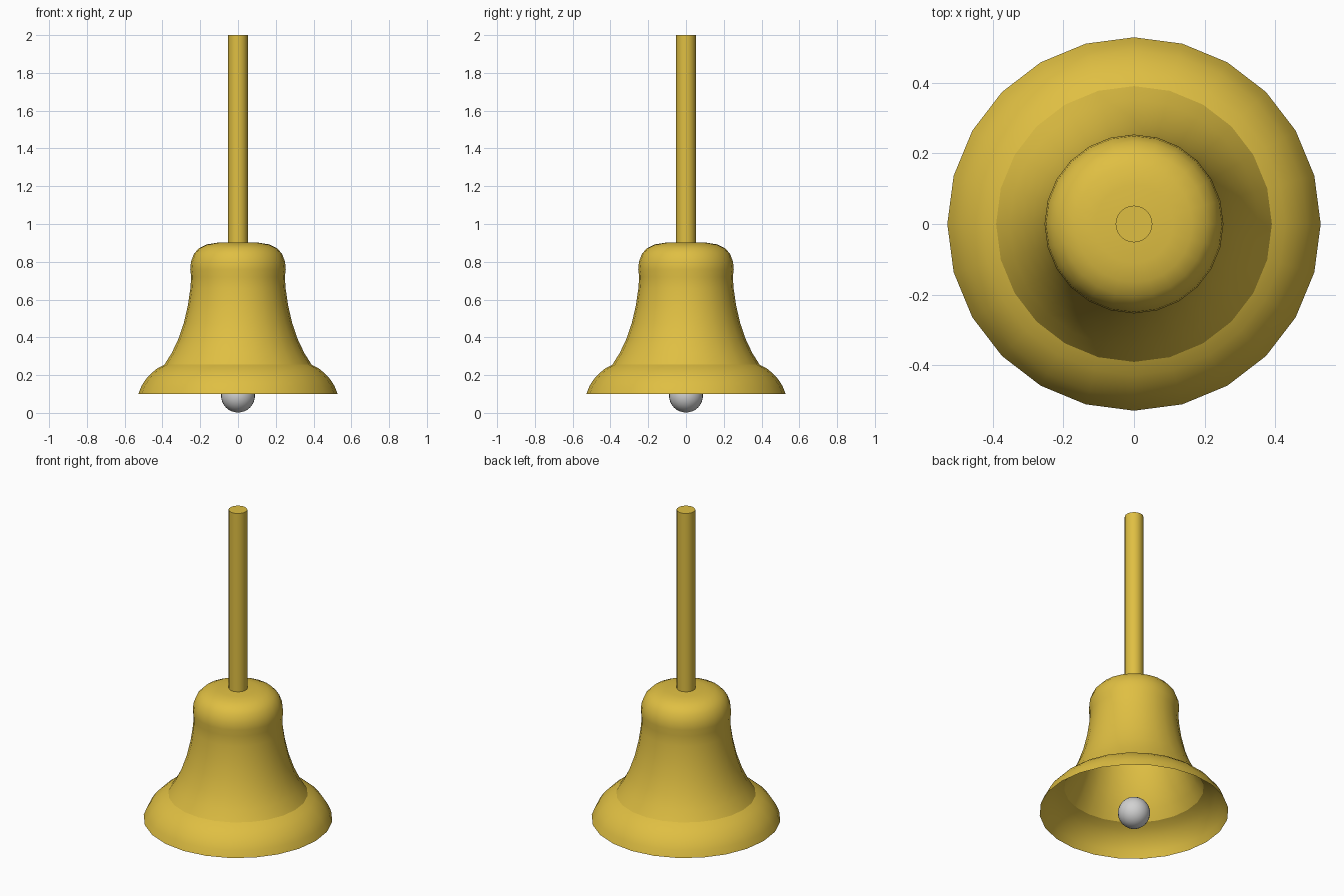
import bpy, bmesh, math

if "Cube" in bpy.data.objects:
    bpy.data.objects.remove(bpy.data.objects["Cube"])

SIDES = 24


def material(name, rgb):
    m = bpy.data.materials.new(name)
    m.diffuse_color = (*rgb, 1)
    m.use_nodes = True
    m.node_tree.nodes["Principled BSDF"].inputs["Base Color"].default_value = m.diffuse_color
    return m


brass = material("brass", (0.74, 0.52, 0.055))
silver = material("silver", (0.64, 0.64, 0.64))


def make_object(name, bm, mat, angle=40):
    mesh = bpy.data.meshes.new(name)
    bm.to_mesh(mesh)
    bm.free()
    mesh.materials.append(mat)
    ob = bpy.data.objects.new(name, mesh)
    bpy.context.collection.objects.link(ob)
    bpy.ops.object.select_all(action='DESELECT')
    ob.select_set(True)
    bpy.context.view_layer.objects.active = ob
    bpy.ops.object.shade_smooth_by_angle(angle=math.radians(angle))
    return ob


def lathe(name, profile, mat, sharp_z=None):
    """Spin an (r, z) profile, listed bottom to top, around z."""
    bm = bmesh.new()
    verts = [bm.verts.new((r, 0, z)) for r, z in profile]
    edges = [bm.edges.new(pair) for pair in zip(verts, verts[1:])]
    bmesh.ops.spin(bm, geom=verts + edges, cent=(0, 0, 0), axis=(0, 0, 1),
                   angle=math.tau, steps=SIDES, use_duplicate=False)
    bmesh.ops.remove_doubles(bm, verts=bm.verts[:], dist=1e-4)
    bmesh.ops.recalc_face_normals(bm, faces=bm.faces[:])
    # keep the crease between lip and waist crisp
    for e in bm.edges:
        if sharp_z and all(abs(v.co.z - sharp_z) < 1e-4 for v in e.verts):
            e.smooth = False
    return make_object(name, bm, mat)


# Bell shell: flared lip, concave waist, rounded shoulder (open at the bottom)
lathe("bell_shell", [
    (0.528, 0.10), (0.512, 0.14), (0.49, 0.176), (0.461, 0.208),
    (0.428, 0.235), (0.39, 0.255),
    (0.352, 0.315), (0.317, 0.388), (0.287, 0.475), (0.265, 0.57),
    (0.252, 0.66), (0.248, 0.72),
    (0.253, 0.76), (0.249, 0.80), (0.233, 0.843), (0.205, 0.873),
    (0.165, 0.892), (0.11, 0.901), (0.0, 0.903)], brass, 0.255)

# Straight rod handle
lathe("handle", [(0, 0.895), (0.052, 0.895), (0.052, 2.0), (0, 2.0)], brass)

# Clapper ball
bm = bmesh.new()
bmesh.ops.create_uvsphere(bm, u_segments=24, v_segments=16, radius=0.09)
bmesh.ops.translate(bm, verts=bm.verts[:], vec=(0, 0, 0.092))
make_object("clapper", bm, silver)
